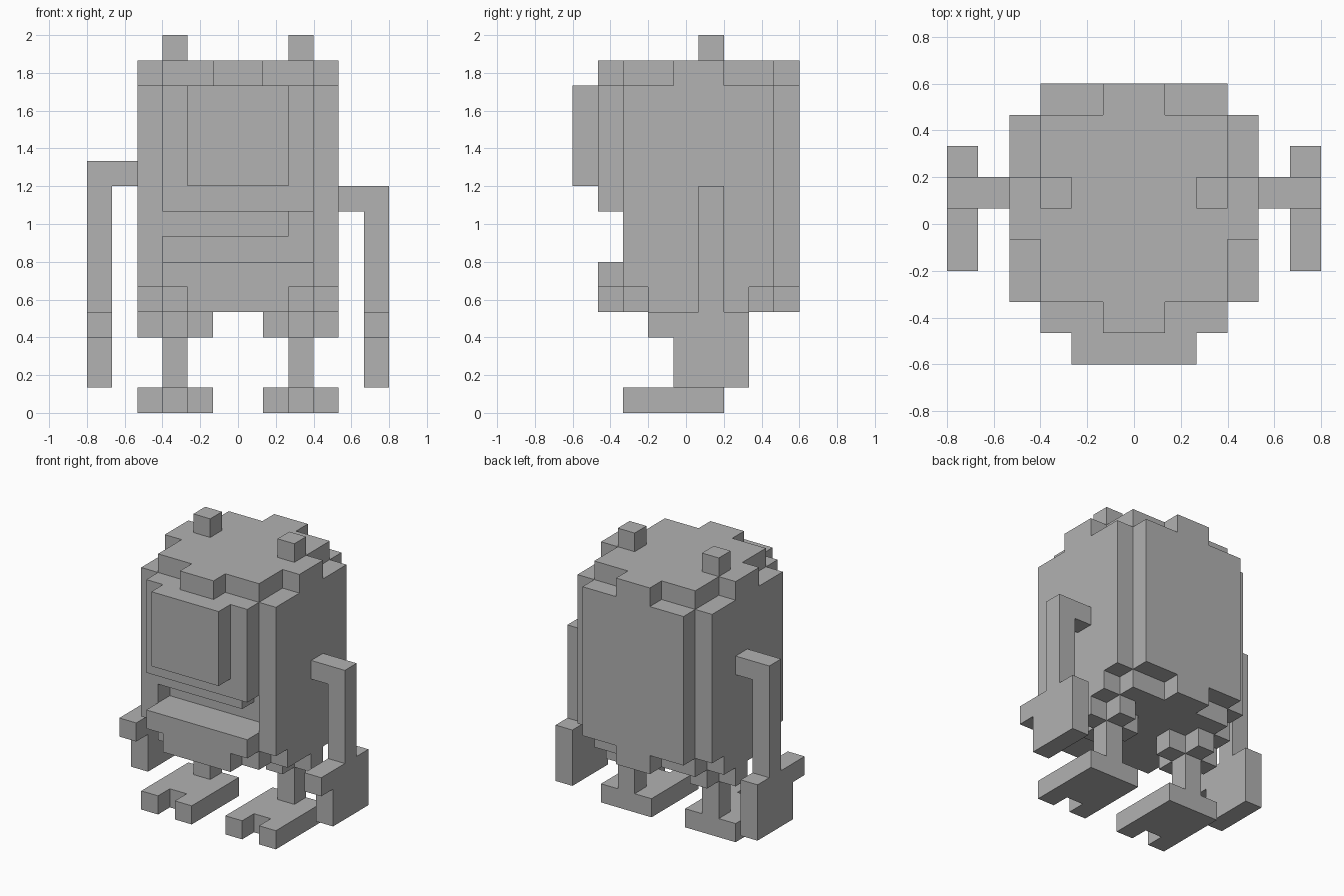
import bpy, bmesh
from mathutils import Vector

U = 2 / 15          # edge of one block
DEPTH_OFFSET = 4.5  # block rows are counted from the front

if "Cube" in bpy.data.objects:
    bpy.data.objects.remove(bpy.data.objects["Cube"])

gray = bpy.data.materials.new("plain_gray")
gray.use_nodes = True
color = (0.445, 0.445, 0.445, 1)
gray.diffuse_color = color
gray.node_tree.nodes["Principled BSDF"].inputs["Base Color"].default_value = color


def blocks(name, *boxes, side=1):
    """Merge block boxes ((x0, x1), (y0, y1), (z0, z1)) into one clean shell."""
    cells = set()
    for xs, ys, zs in boxes:
        cells |= {(x, y, z) for x in range(*xs) for y in range(*ys) for z in range(*zs)}
    bm = bmesh.new()
    for cell in cells:
        for axis in range(3):
            for step in (0, 1):
                near = list(cell)
                near[axis] += 2 * step - 1
                if tuple(near) in cells:
                    continue
                a, b = Vector(), Vector()
                a[(axis + 1) % 3] = b[(axis + 2) % 3] = 1
                start = Vector(cell)
                start[axis] += step
                ring = [start, start + a, start + a + b, start + b]
                if not step:
                    ring.reverse()
                bm.faces.new([bm.verts.new(v) for v in ring])
    bmesh.ops.remove_doubles(bm, verts=bm.verts, dist=0.01)
    bmesh.ops.dissolve_limit(bm, angle_limit=0.01, verts=bm.verts, edges=bm.edges)
    for v in bm.verts:
        v.co = Vector((v.co.x * side, v.co.y - DEPTH_OFFSET, v.co.z)) * U
    if side < 0:
        bmesh.ops.reverse_faces(bm, faces=bm.faces)
    mesh = bpy.data.meshes.new(name)
    bm.to_mesh(mesh)
    bm.free()
    mesh.materials.append(gray)
    obj = bpy.data.objects.new(name, mesh)
    bpy.context.collection.objects.link(obj)
    return obj


# Torso with an open mouth, stepped cap and back panel
mid = (-3, 3)
blocks("body",
       (mid, (3, 8), (4, 14)),
       (mid, (2, 3), (4, 6)),
       (mid, (2, 3), (8, 14)),
       (mid, (8, 9), (5, 13)),
       ((-1, 1), (8, 9), (4, 14)),
       ((-1, 1), (1, 2), (13, 14)))
blocks("upper_lip", ((-3, 2), (2, 3), (7, 8)))
blocks("face_plate", (mid, (1, 2), (8, 13)))
blocks("snout", ((-2, 2), (0, 1), (9, 13)))
blocks("jaw", (mid, (1, 2), (5, 6)), ((-2, 2), (1, 2), (4, 5)))

# Paired parts; the right arm is hung one block higher
for label, side, shoulder in (("left", 1, 8), ("right", -1, 9)):
    blocks(label + "_side_panel",
           ((3, 4), (2, 8), (5, 13)),
           ((3, 4), (4, 6), (13, 14)),
           ((3, 4), (3, 7), (4, 5)), side=side)
    blocks(label + "_ear", ((2, 3), (5, 6), (14, 15)), side=side)
    blocks(label + "_arm",
           ((4, 6), (5, 6), (shoulder, shoulder + 1)),
           ((5, 6), (5, 6), (4, shoulder)), side=side)
    blocks(label + "_hand",
           ((5, 6), (4, 7), (1, 4)),
           ((5, 6), (3, 4), (3, 4)), side=side)
    blocks(label + "_leg",
           ((2, 3), (5, 6), (1, 4)),
           ((1, 4), (5, 6), (3, 4)),
           ((2, 3), (4, 7), (3, 4)), side=side)
    blocks(label + "_foot",
           ((1, 4), (3, 6), (0, 1)),
           ((1, 2), (2, 3), (0, 1)),
           ((3, 4), (2, 3), (0, 1)), side=side)
